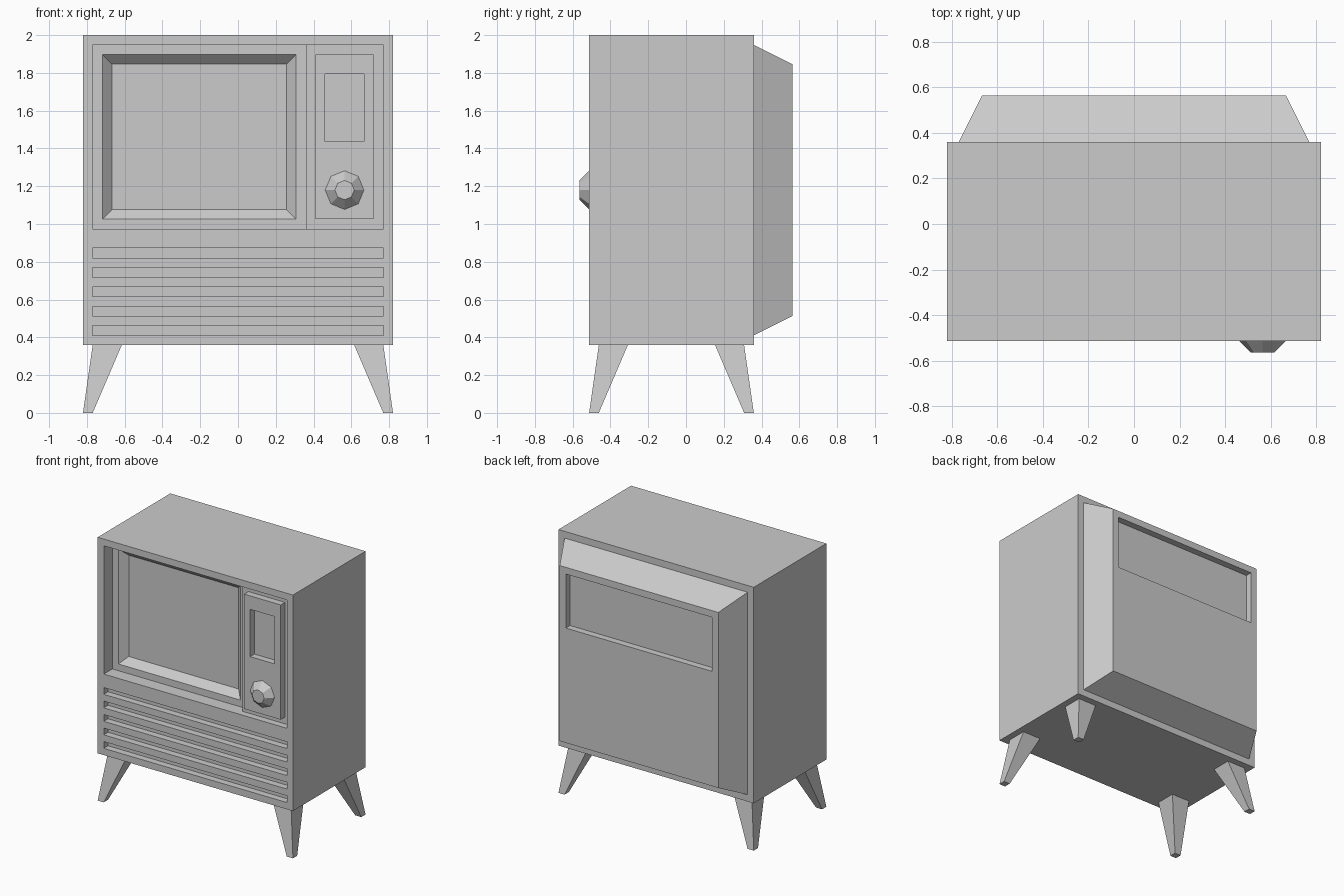
import bpy, bmesh, math

if "Cube" in bpy.data.objects:
    bpy.data.objects.remove(bpy.data.objects["Cube"])

U = 2 / 39                    # design grid: the set is 39 units tall
FRONT, BACK = -10, 7          # cabinet front and back planes, in grid units


def loft(name, ring_a, ring_b):
    """Closed solid between two matching rings of points given in grid units."""
    bm = bmesh.new()
    a = [bm.verts.new([c * U for c in p]) for p in ring_a]
    b = [bm.verts.new([c * U for c in p]) for p in ring_b]
    bm.faces.new(a)
    bm.faces.new(b)
    n = len(a)
    for i in range(n):
        j = (i + 1) % n
        bm.faces.new((a[i], a[j], b[j], b[i]))
    bmesh.ops.recalc_face_normals(bm, faces=bm.faces)
    mesh = bpy.data.meshes.new(name)
    bm.to_mesh(mesh)
    bm.free()
    ob = bpy.data.objects.new(name, mesh)
    bpy.context.collection.objects.link(ob)
    return ob


def rect_xz(x0, x1, z0, z1, y, inset=0):
    x0, x1, z0, z1 = x0 + inset, x1 - inset, z0 + inset, z1 - inset
    return [(x0, y, z0), (x1, y, z0), (x1, y, z1), (x0, y, z1)]


def rect_xy(x0, x1, y0, y1, z):
    return [(x0, y0, z), (x1, y0, z), (x1, y1, z), (x0, y1, z)]


def slab(name, rect, y0, y1, inset=0):
    """Block along y whose far end may be inset."""
    return loft(name, rect_xz(*rect, y0), rect_xz(*rect, y1, inset))


def cut(target, cutter):
    mod = target.modifiers.new("cut", 'BOOLEAN')
    mod.operation = 'DIFFERENCE'
    mod.solver = 'EXACT'
    mod.object = cutter
    cutter.hide_render = True
    bpy.context.view_layer.objects.active = target
    bpy.ops.object.modifier_apply(modifier=mod.name)
    bpy.data.objects.remove(cutter)


# Cabinet with recessed screen area and shallower control area
cabinet = slab("cabinet", (-16, 16, 7, 39), FRONT, BACK)
cut(cabinet, slab("screen_tray_cutter", (-15, 7, 19, 38), FRONT - 1, FRONT + 2))
cut(cabinet, slab("control_tray_cutter", (6, 15, 19, 38), FRONT - 1, FRONT + 1))

# Sloped screen surround, sinking to the screen
cut(cabinet, slab("screen_cutter", (-14.5, 6.5, 19.5, 37.5), FRONT + 1.5, FRONT + 3, 1.5))

# Speaker slots
for i in range(5):
    z = 8 + 2 * i
    cut(cabinet, slab("slot_cutter", (-15, 15, z, z + 1), FRONT - 1, FRONT + 1))

# Control panel with dial window
panel = slab("control_panel", (8, 14, 20, 37), FRONT, FRONT + 1)
cut(panel, slab("window_cutter", (9, 13, 28, 35), FRONT - 1, FRONT + 2))

# Eight-sided tuning knob
def octagon(r, y):
    return [(11 + r * math.sin(i * math.pi / 4), y, 23 + r * math.cos(i * math.pi / 4))
            for i in range(8)]

loft("tuning_knob", octagon(2, FRONT), octagon(1, FRONT - 1))

# Tapered rear housing with a sunken vent panel
housing = loft("rear_housing", rect_xz(-15, 15, 8, 38, BACK),
               rect_xz(-15, 15, 8, 38, BACK + 4, 2))
cut(housing, slab("vent_cutter", (-12, 12, 27, 35), BACK + 3, BACK + 5))

# Splayed tapered legs
MID = (FRONT + BACK) / 2
for sx, side in ((-1, "left"), (1, "right")):
    for sy, end in ((-1, "front"), (1, "back")):
        foot = rect_xy(15 * sx, 16 * sx, MID + 7.5 * sy, MID + 8.5 * sy, 0)
        top = rect_xy(12 * sx, 15 * sx, MID + 4.5 * sy, MID + 7.5 * sy, 7)
        loft(f"{end}_{side}_leg", foot, top)
